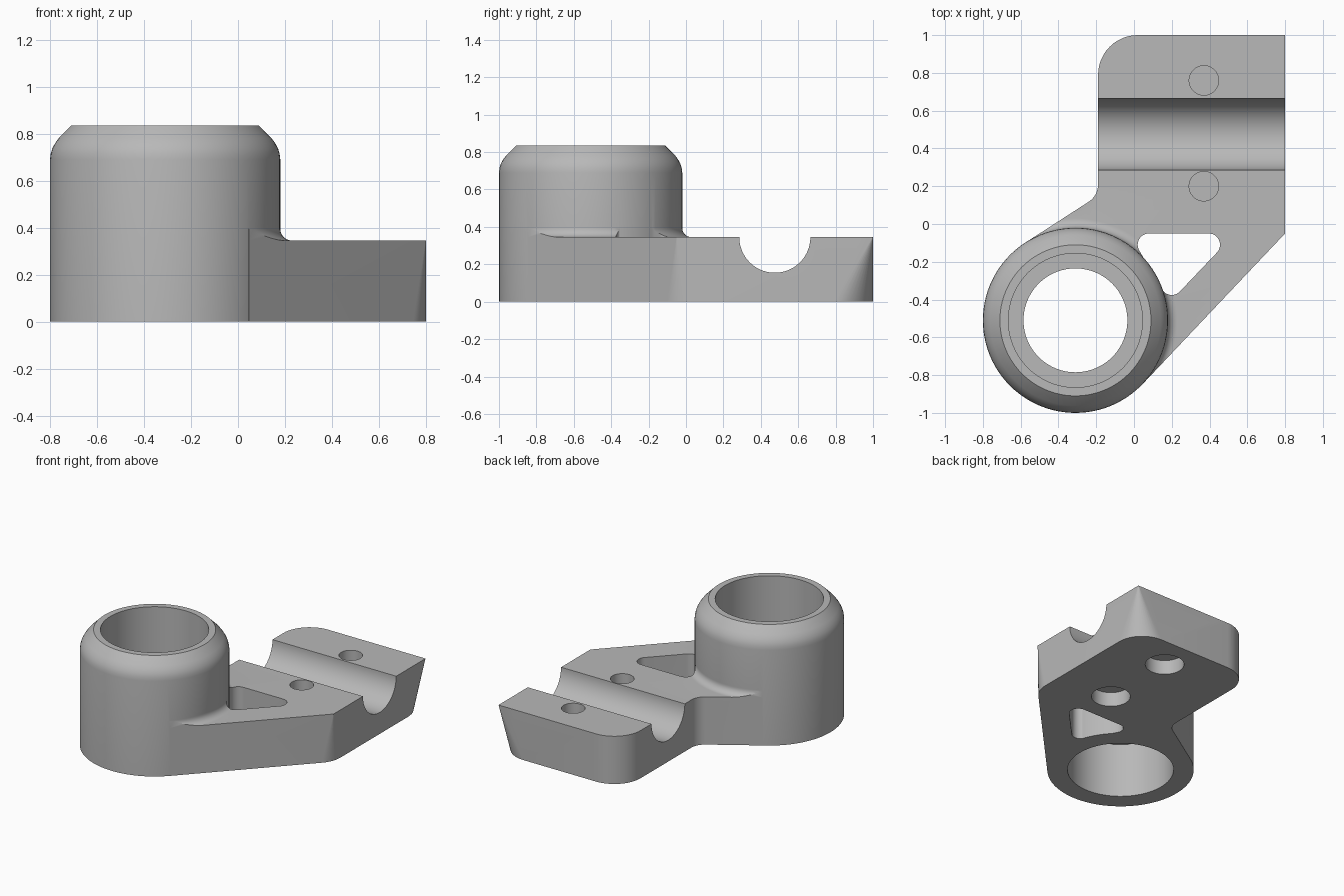
import bpy, bmesh, math
from mathutils import Vector

cube = bpy.data.objects.get("Cube")
if cube:
    bpy.data.objects.remove(cube, do_unlink=True)

HUB = (-0.31, -0.51)      # hub axis
HUB_R = 0.49
TOP = 0.345               # plate thickness

grey = bpy.data.materials.new("matte grey")
grey.use_nodes = True
grey.diffuse_color = (0.48, 0.48, 0.48, 1)
grey.node_tree.nodes["Principled BSDF"].inputs["Base Color"].default_value = grey.diffuse_color


def loft(name, rings, closed=False):
    """Skin equal-length rings of points; closed joins last ring to first."""
    bm = bmesh.new()
    rows = [[bm.verts.new(p) for p in ring] for ring in rings]
    n = len(rows[0])
    pairs = list(zip(rows, rows[1:]))
    if closed:
        pairs.append((rows[-1], rows[0]))
    else:
        bm.faces.new(rows[0])
        bm.faces.new(rows[-1])
    for a, b in pairs:
        for i in range(n):
            j = (i + 1) % n
            bm.faces.new((a[i], a[j], b[j], b[i]))
    bmesh.ops.recalc_face_normals(bm, faces=bm.faces)
    mesh = bpy.data.meshes.new(name)
    bm.to_mesh(mesh)
    bm.free()
    mesh.materials.append(grey)
    obj = bpy.data.objects.new(name, mesh)
    bpy.context.collection.objects.link(obj)
    return obj


def circle(r, z, centre, n=96):
    return [(centre[0] + r * math.cos(math.tau * i / n),
             centre[1] + r * math.sin(math.tau * i / n), z) for i in range(n)]


def lathe(name, profile, centre):
    """Revolve a closed (radius, height) profile around a vertical axis."""
    return loft(name, [circle(r, z, centre) for r, z in profile], closed=True)


def cylinder(name, r, z0, z1, centre, n=64):
    return loft(name, [circle(r, z, centre, n) for z in (z0, z1)])


def rounded(corners, z, steps=12):
    """Polygon outline with filleted corners given as (x, y, radius)."""
    pts = []
    for i, (x, y, r) in enumerate(corners):
        p = Vector((x, y))
        if not r:
            pts.append((x, y, z))
            continue
        a = (Vector(corners[i - 1][:2]) - p).normalized()
        b = (Vector(corners[(i + 1) % len(corners)][:2]) - p).normalized()
        half = a.angle(b) / 2
        c = p + (a + b).normalized() * r / math.sin(half)
        start = p + a * r / math.tan(half) - c
        end = p + b * r / math.tan(half) - c
        a0 = math.atan2(start.y, start.x)
        sweep = math.remainder(math.atan2(end.y, end.x) - a0, math.tau)
        for k in range(steps + 1):
            t = a0 + sweep * k / steps
            pts.append((c.x + r * math.cos(t), c.y + r * math.sin(t), z))
    return pts


def combine(target, other, operation):
    mod = target.modifiers.new(other.name, "BOOLEAN")
    mod.operation = operation
    mod.solver = "EXACT"
    mod.object = other
    bpy.context.view_layer.objects.active = target
    bpy.ops.object.modifier_apply(modifier=mod.name)
    bpy.data.objects.remove(other, do_unlink=True)


# Plate: right-hand corners are sharp on top and taper to rounded at the base
def plate_outline(z, corner):
    return rounded([(*HUB, 0), (0.046, -0.847, 0), (0.8, -0.05, corner),
                    (0.8, 1.0, corner), (-0.19, 1.0, 0.21),
                    (-0.19, 0.15, 0.11), (-0.577, -0.10, 0)], z)


plate = loft("bracket", [plate_outline(0, 0.2), plate_outline(TOP, 0.002),
                         plate_outline(TOP + 0.055, 0.002)])

# Trim the plate top flat, leaving a small fillet around the hub
F = 0.05
trim = [(HUB_R + F - F * math.sin(t), TOP + F - F * math.cos(t))
        for t in (math.radians(a) for a in range(0, 91, 10))]
trim += [(HUB_R, 0.6), (3, 0.6), (3, TOP)]
combine(plate, lathe("trim_cutter", trim, HUB), "DIFFERENCE")

# Triangular window
window = [(-0.025, -0.05, 0.06), (0.535, -0.05, 0.06), (0.188, -0.415, 0.06)]
combine(plate, loft("window_cutter", [rounded(window, -0.1), rounded(window, 0.6)]),
        "DIFFERENCE")

# Half-round channel across the plate
channel = [[(x, 0.475 + 0.19 * math.cos(math.tau * i / 80),
             TOP + 0.19 * math.sin(math.tau * i / 80)) for i in range(80)]
           for x in (-0.5, 1.0)]
combine(plate, loft("channel_cutter", channel), "DIFFERENCE")

# Bolt holes: narrow from the top, wide from below, thin web between
for y in (0.20, 0.76):
    spot = (0.37, y)
    combine(plate, cylinder("bolt_cutter", 0.078, 0.125, 0.6, spot), "DIFFERENCE")
    combine(plate, cylinder("bolt_head_cutter", 0.13, -0.1, 0.105, spot), "DIFFERENCE")

# Hub: rounded shoulder, chamfered rim and a bore with an inner ledge
combine(plate, cylinder("bore_cutter", 0.42, -0.1, 0.6, HUB), "DIFFERENCE")
hub = [(0.355, 0), (HUB_R, 0), (HUB_R, 0.69), (0.487, 0.715), (0.48, 0.738),
       (0.468, 0.76), (0.452, 0.782), (0.40, 0.834), (0.355, 0.834),
       (0.355, 0.45), (0.275, 0.45), (0.275, 0.40), (0.355, 0.40)]
combine(plate, lathe("hub", hub, HUB), "UNION")

bpy.ops.object.select_all(action="DESELECT")
plate.select_set(True)
bpy.context.view_layer.objects.active = plate
bpy.ops.object.shade_smooth_by_angle(angle=math.radians(28))
